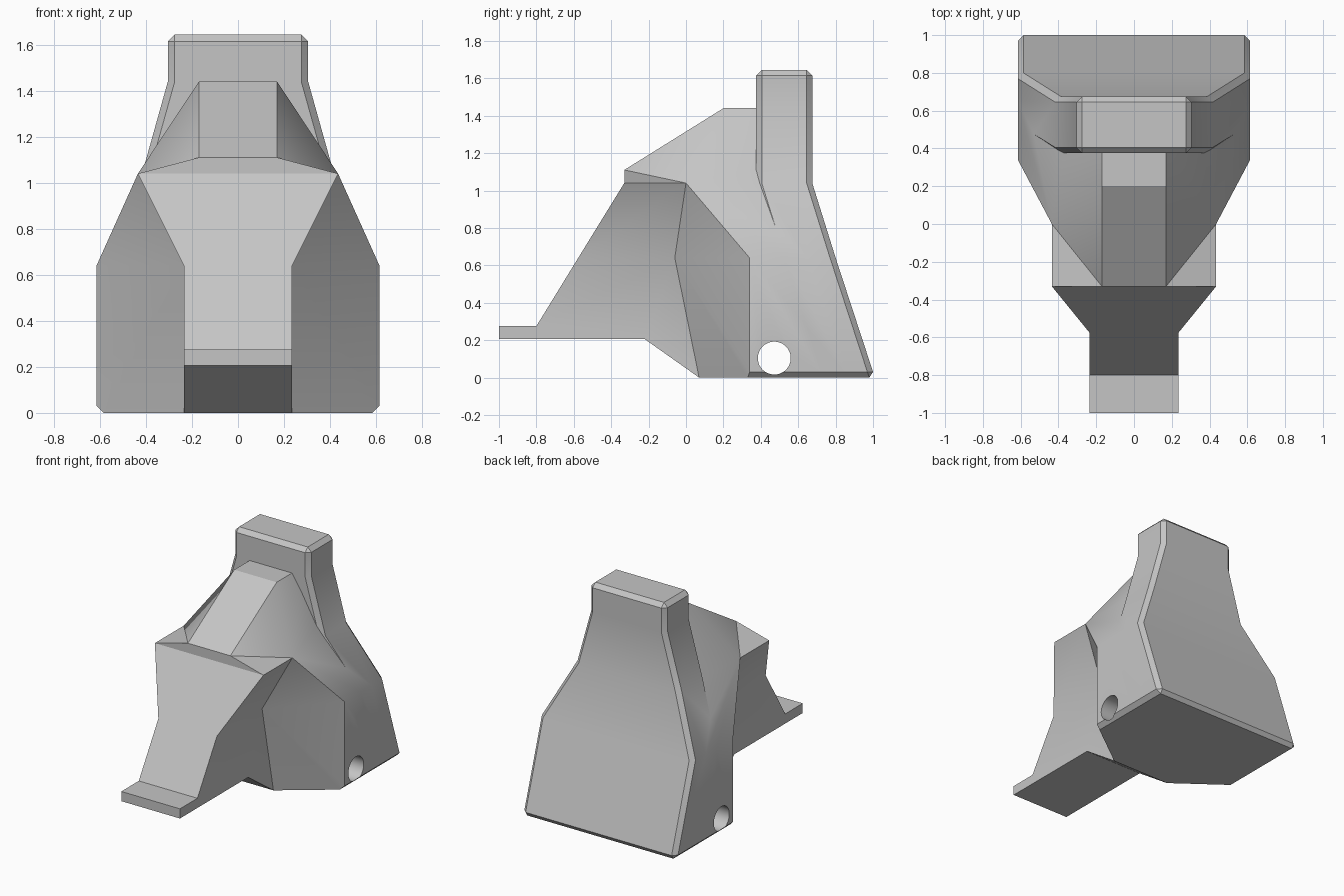
import bpy
import bmesh
from math import pi, radians
from mathutils import Matrix

cube = bpy.data.objects.get("Cube")
if cube:
    bpy.data.objects.remove(cube)

GREY = (0.56, 0.56, 0.56, 1)
grey = bpy.data.materials.new("plain grey")
grey.use_nodes = True
grey.diffuse_color = GREY
grey.node_tree.nodes["Principled BSDF"].inputs["Base Color"].default_value = GREY


def add_object(name, bm):
    bmesh.ops.remove_doubles(bm, verts=bm.verts, dist=0.0005)
    bmesh.ops.recalc_face_normals(bm, faces=bm.faces)
    mesh = bpy.data.meshes.new(name)
    bm.to_mesh(mesh)
    bm.free()
    mesh.materials.append(grey)
    obj = bpy.data.objects.new(name, mesh)
    bpy.context.collection.objects.link(obj)
    return obj


def apply_boolean(target, tool, operation):
    tool.hide_render = True
    mod = target.modifiers.new(operation.lower(), "BOOLEAN")
    mod.operation, mod.object, mod.solver = operation, tool, "EXACT"
    bpy.context.view_layer.objects.active = target
    bpy.ops.object.modifier_apply(modifier=mod.name)
    bpy.data.objects.remove(tool)


# Faceted front body: half-side points, mirrored, with faces spanning the middle
points = {
    "toe_bottom": (0.235, -1, 0.205), "toe_top": (0.235, -1, 0.275),
    "step": (0.235, -0.8, 0.275), "waist": (0.235, -0.576, 0.64),
    "shoulder": (0.435, -0.33, 1.04), "brow": (0.17, -0.33, 1.11),
    "crown": (0.17, 0.2, 1.44), "crown_back": (0.17, 0.5, 1.44),
    "hip_back": (0.615, 0.65, 0.64), "skirt_back": (0.615, 0.85, 0.03),
    "foot_back": (0.585, 0.85, 0), "foot": (0.585, 0.33, 0),
    "heel": (0.235, 0.07, 0), "under": (0.235, -0.22, 0.205),
    "elbow": (0.435, 0, 1.04), "armpit": (0.235, -0.06, 0.64),
    "hip": (0.615, 0.34, 0.64), "skirt": (0.615, 0.34, 0.03),
}
outline = list(points)[:14]
side_faces = [
    "toe_bottom toe_top step waist armpit heel under",
    "waist shoulder elbow armpit",
    "shoulder brow elbow",
    "brow crown elbow",
    "crown crown_back elbow",
    "elbow crown_back hip_back",
    "elbow hip_back hip",
    "elbow hip armpit",
    "armpit hip skirt",
    "armpit skirt foot heel",
    "hip hip_back skirt_back skirt",
    "skirt skirt_back foot_back foot",
]
bm = bmesh.new()
left, right = [
    {n: bm.verts.new((s * x, y, z)) for n, (x, y, z) in points.items()}
    for s in (1, -1)
]
for face in side_faces:
    for side in (left, right):
        bm.faces.new([side[n] for n in face.split()])
for a, b in zip(outline, outline[1:] + outline[:1]):
    bm.faces.new((left[a], left[b], right[b], right[a]))
body = add_object("support_body", bm)

# Rear slab: chamfered rectangles lofted upwards (height, half width, front, back)
C = 0.03
rings = [
    (0, 0.585, 0.73, 0.98, 0), (C, 0.615, 0.69, 1, C),
    (0.64, 0.615, 0.5, 0.8, C), (1.04, 0.417, 0.375, 0.675, C),
    (1.44, 0.305, 0.375, 0.675, C), (1.615, 0.305, 0.375, 0.675, C),
    (1.645, 0.275, 0.405, 0.645, 0),
]
bm = bmesh.new()
loops = []
for z, w, f, b, c in rings:
    half = [(w - c, f), (w, f + c), (w, b - c), (w - c, b)]
    full = half + [(-x, y) for x, y in reversed(half)]
    loops.append([bm.verts.new((x, y, z)) for x, y in full])
for low, high in zip(loops, loops[1:]):
    for i in range(len(low)):
        j = (i + 1) % len(low)
        bm.faces.new((low[i], low[j], high[j], high[i]))
bm.faces.new(loops[0])
bm.faces.new(loops[-1])
slab = add_object("rear_slab", bm)

# Cross hole through the base
bm = bmesh.new()
bmesh.ops.create_cone(
    bm, cap_ends=True, segments=48, radius1=0.088, radius2=0.088, depth=2,
    matrix=Matrix.Translation((0, 0.472, 0.104)) @ Matrix.Rotation(pi / 2, 4, "Y"))
hole = add_object("hole_cutter", bm)

apply_boolean(body, slab, "UNION")
apply_boolean(body, hole, "DIFFERENCE")

bpy.ops.object.select_all(action="DESELECT")
body.select_set(True)
bpy.context.view_layer.objects.active = body
bpy.ops.object.shade_smooth_by_angle(angle=radians(30))
